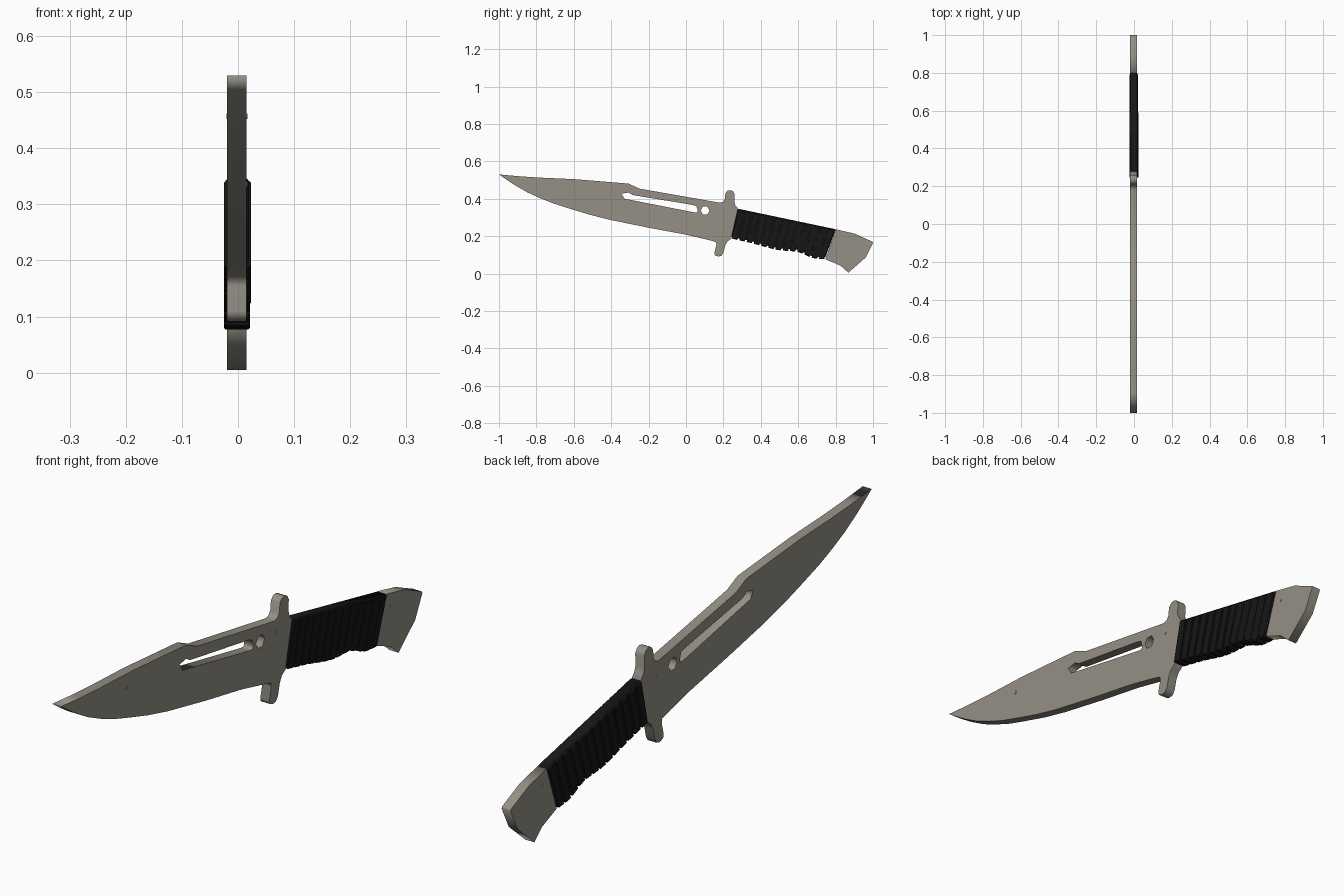
import bpy, math

if "Cube" in bpy.data.objects:
    bpy.data.objects.remove(bpy.data.objects["Cube"])

def material(name, color):
    m = bpy.data.materials.new(name)
    m.diffuse_color = color
    m.use_nodes = True
    m.node_tree.nodes["Principled BSDF"].inputs["Base Color"].default_value = m.diffuse_color
    return m

steel = material("steel", (0.30, 0.28, 0.235, 1))
rubber = material("black_rubber", (0.008, 0.008, 0.008, 1))

def plate(name, outlines, x0, x1, mat, bevel=0):
    """Flat plate from closed (y, z) outlines; nested outlines become holes."""
    cu = bpy.data.curves.new(name, 'CURVE')
    cu.dimensions = '2D'
    cu.fill_mode = 'BOTH'
    cu.extrude = (x1 - x0) / 2
    for pts in outlines:
        s = cu.splines.new('POLY')
        s.points.add(len(pts) - 1)
        for p, (y, z) in zip(s.points, pts):
            p.co = (y, z, 0, 1)
        s.use_cyclic_u = True
    ob = bpy.data.objects.new(name, cu)
    bpy.context.collection.objects.link(ob)
    ob.rotation_euler = (math.pi / 2, 0, math.pi / 2)
    ob.location.x = (x0 + x1) / 2
    bpy.ops.object.select_all(action='DESELECT')
    ob.select_set(True)
    bpy.context.view_layer.objects.active = ob
    bpy.ops.object.convert(target='MESH')
    ob = bpy.context.view_layer.objects.active
    ob.data.materials.clear()
    ob.data.materials.append(mat)
    if bevel:
        w = ob.modifiers.new("weld", 'WELD')
        w.merge_threshold = 0.0001
        b = ob.modifiers.new("bevel", 'BEVEL')
        b.width = bevel
        b.segments = 1
    return ob

def ngon(y, z, r, n=6):
    return [(y + r * math.cos(2 * math.pi * i / n), z + r * math.sin(2 * math.pi * i / n))
            for i in range(n)]

# Blade and cross guard, with the long slot and the small hexagonal hole
blade = [(-1, .53), (-.89, .52), (-.78, .513), (-.6, .505), (-.307, .481), (-.248, .454),
         (.18, .379), (.197, .383), (.207, .397), (.211, .43), (.222, .443), (.238, .446),
         (.253, .439), (.26, .424), (.258, .385), (.264, .365), (.278, .347),
         (.243, .187), (.222, .172), (.21, .15), (.2, .11), (.19, .095), (.172, .091),
         (.155, .098), (.152, .11), (.163, .155), (.16, .168), (.145, .173),
         (.11, .182), (0, .208), (-.2, .245), (-.41, .288), (-.52, .316), (-.622, .347),
         (-.71, .375), (-.78, .403), (-.85, .435), (-.916, .473), (-.96, .502)]
slot = [(-.345, .427), (-.307, .433), (-.286, .42), (.035, .367), (.055, .361),
        (.062, .34), (.06, .326), (.045, .327), (-.328, .4)]
plate("blade_and_guard", [blade, slot, ngon(.102, .337, .024)], -.02, .015, steel)

# Pommel
plate("pommel", [[(.80, .237), (.9, .214), (.996, .171), (1.0, .165), (.96, .085),
                  (.868, .005), (.825, .043), (.745, .076)]], -.02, .015, steel)

# Grip: straight back, finger-shaped belly
belly = [(.243, .187), (.35, .163), (.46, .132), (.5, .124), (.6, .117), (.63, .103),
         (.68, .08), (.745, .076)]

def top_at(t):
    return (.277 + .523 * t, .347 - .11 * t)

def bottom_at(t):
    y = .243 + .502 * t
    for (y0, z0), (y1, z1) in zip(belly, belly[1:]):
        if y <= y1 + 1e-6:
            return (y, z0 + (z1 - z0) * (y - y0) / (y1 - y0))

core = [top_at(0), top_at(1)] + [(y, z + .01) for y, z in reversed(belly)]
plate("grip_core", [core], -.022, .019, rubber, .004)

# Raised ribs across the grip, wider at the front half
COUNT = 13
for i in range(COUNT):
    a, b = (i + .08) / COUNT, (i + .84) / COUNT
    (ya, za), (yb, zb) = top_at(a), top_at(b)
    outline = [(ya, za - .004), (yb, zb - .004), bottom_at(b), bottom_at(a)]
    plate("grip_rib", [outline], -.025, .023 if yb < .6 else .021, rubber, .003)

# Small studs on the blade, guard and pommel
for y, z in [(-.635, .457), (.19, .335), (.825, .187)]:
    plate("stud", [ngon(y, z, .006)], -.0205, .0165, steel)
